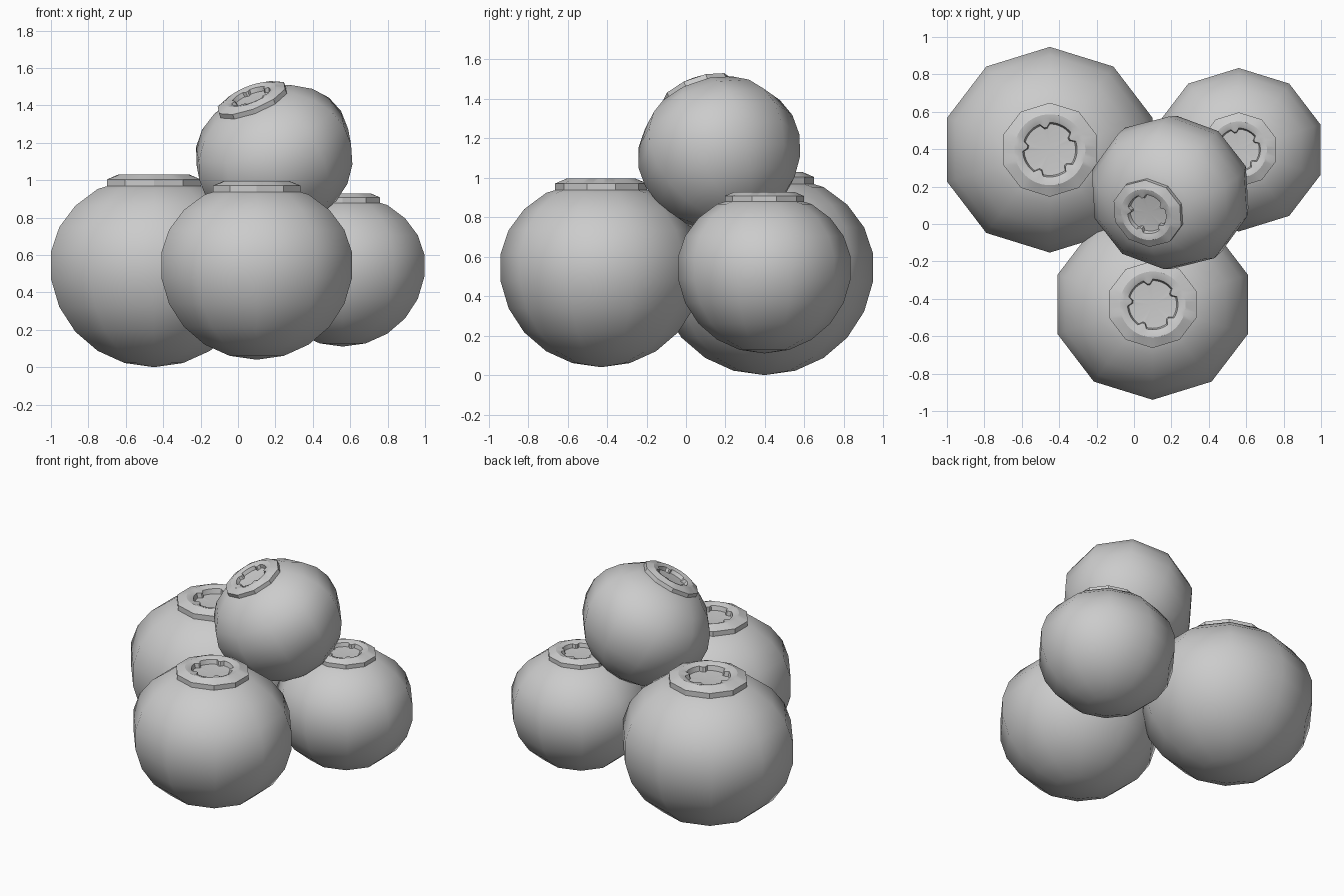
import bpy, bmesh
from math import sin, cos, pi, radians
from mathutils import Vector, Matrix

if "Cube" in bpy.data.objects:
    bpy.data.objects.remove(bpy.data.objects["Cube"])

SIDES = 10
STRETCH = 1 / cos(pi / SIDES)      # flat sides reach as far in x as corners do in y


def decagon(n, notch=False):
    """Unit outline: n points along a ten-sided ring with corners on +-y."""
    step = n // SIDES
    corner = [Vector((STRETCH * cos(pi / 2 + 2 * pi * i / SIDES),
                      sin(pi / 2 + 2 * pi * i / SIDES))) for i in range(SIDES)]
    return [corner[i // step].lerp(corner[(i // step + 1) % SIDES], (i % step) / step)
            for i in range(n)]


def circle(n):
    return [Vector((cos(pi / 2 + 2 * pi * i / n), sin(pi / 2 + 2 * pi * i / n)))
            for i in range(n)]


def lobed(n):
    """Circle with five small notches pointing inward."""
    pts = circle(n)
    return [p * (0.83 if (i - 1) % (n // 5) in (0, 1) else 1.0) for i, p in enumerate(pts)]


def loft(name, rings, matrix, cap_first=None, cap_last=None):
    """Skin a list of (outline, radius, height) rings, with optional centre caps."""
    bm = bmesh.new()
    loops = [[bm.verts.new((p.x * r, p.y * r, z)) for p in outline]
             for outline, r, z in rings]
    n = len(loops[0])
    for a, b in zip(loops, loops[1:]):
        for i in range(n):
            j = (i + 1) % n
            bm.faces.new((a[i], a[j], b[j], b[i]))
    for loop, z in ((loops[0], cap_first), (loops[-1], cap_last)):
        if z is not None:
            c = bm.verts.new((0, 0, z))
            for i in range(n):
                bm.faces.new((loop[i], loop[(i + 1) % n], c))
    bmesh.ops.recalc_face_normals(bm, faces=bm.faces)
    me = bpy.data.meshes.new(name)
    bm.to_mesh(me)
    bm.free()
    ob = bpy.data.objects.new(name, me)
    ob.matrix_world = matrix
    bpy.context.collection.objects.link(ob)
    bpy.ops.object.select_all(action='DESELECT')
    ob.select_set(True)
    bpy.context.view_layer.objects.active = ob
    return ob


def berry(name, centre, size, axis=(0, 0, 1)):
    turn = Vector((0, 0, 1)).rotation_difference(Vector(axis))
    m = Matrix.LocRotScale(Vector(centre), turn, Vector((size,) * 3))

    # round skin, flattened on the upper half and open under the crown
    ring = decagon(SIDES)
    rows = []
    for k in range(9):
        a = radians(-90 + 180 / 11 * (k + 1))
        rows.append((ring, cos(a) * 1.01, sin(a) * (0.87 if a > 0 else 1)))
    rows.append((ring, 0.42, 0.77))
    loft(name + "_skin", rows, m, cap_first=-1.0)
    bpy.ops.object.shade_smooth()

    # raised ten-sided collar with a notched hollow
    n = 50
    deca, circ, lobe = decagon(n), circle(n), lobed(n)
    loft(name + "_crown", [
        (deca, 0.457, 0.66), (deca, 0.457, 0.825), (circ, 0.345, 0.873),
        (circ, 0.305, 0.868), (lobe, 0.265, 0.850), (lobe, 0.25, 0.79),
    ], m, cap_last=0.775)
    bpy.ops.object.shade_smooth_by_angle(angle=radians(28))


berry("left_berry", (-0.45, 0.397, 0.55), 0.55)
berry("front_berry", (0.10, -0.43, 0.55), 0.51)
berry("right_berry", (0.56, 0.397, 0.547), 0.437)
berry("top_berry", (0.19, 0.165, 1.14), 0.413, (-0.347, -0.32, 0.88))
